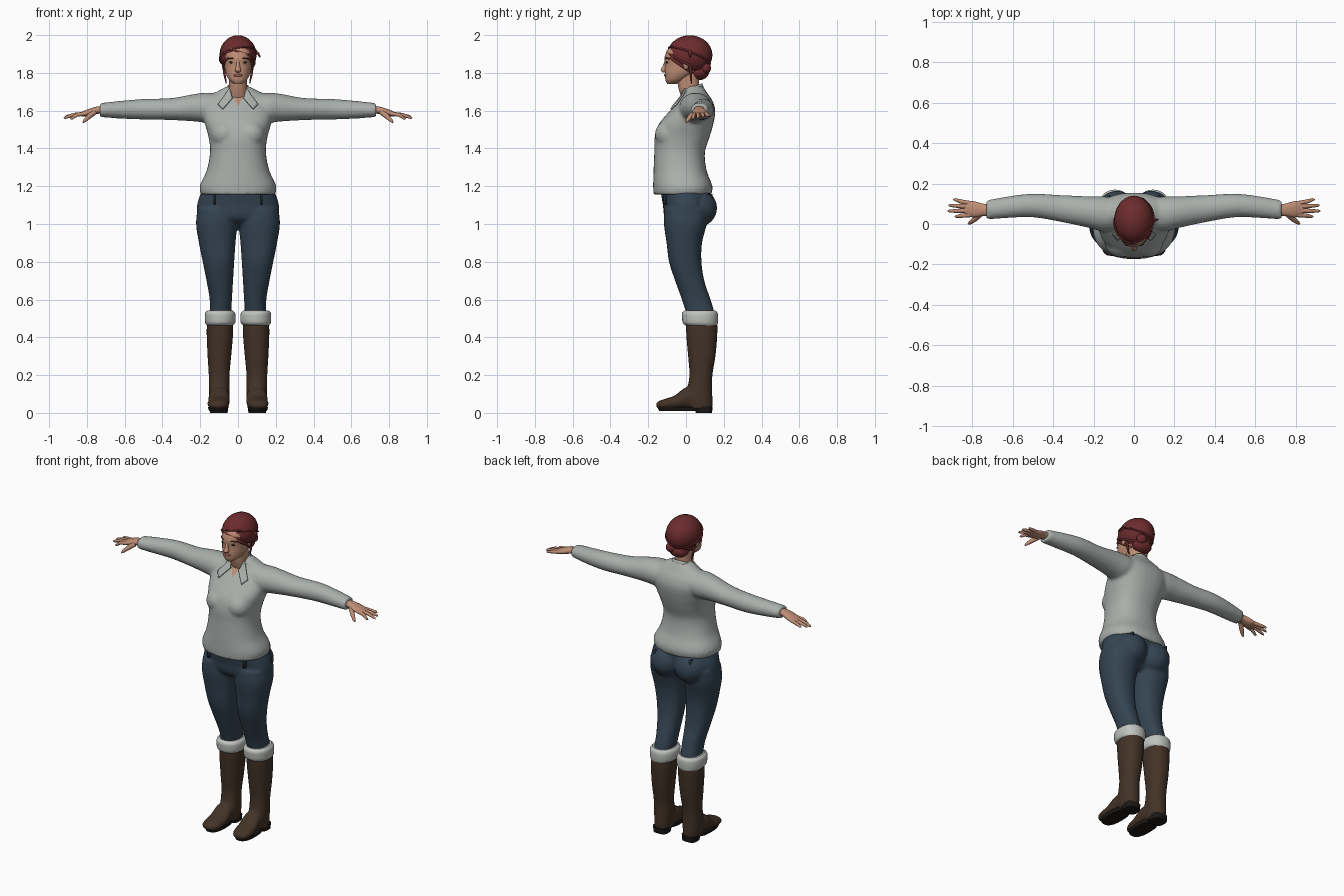
import bpy, bmesh, math
from mathutils import Vector, Matrix

cube = bpy.data.objects.get("Cube")
if cube:
    bpy.data.objects.remove(cube, do_unlink=True)


def material(name, r, g, b):
    m = bpy.data.materials.new(name)
    m.use_nodes = True
    m.diffuse_color = (r, g, b, 1)
    bsdf = next(n for n in m.node_tree.nodes if n.type == 'BSDF_PRINCIPLED')
    bsdf.inputs["Base Color"].default_value = (r, g, b, 1)
    bsdf.inputs["Roughness"].default_value = 0.8
    return m


SHIRT = material("pale grey cloth", 0.40, 0.43, 0.41)
DENIM = material("blue denim", 0.034, 0.058, 0.084)
DARK_DENIM = material("dark denim", 0.012, 0.02, 0.03)
LEATHER = material("brown leather", 0.055, 0.033, 0.02)
SOLE = material("black rubber", 0.01, 0.009, 0.008)
FUR = material("off-white fleece", 0.52, 0.54, 0.52)
WRAP = material("dark red cloth", 0.15, 0.025, 0.027)
SKIN = material("skin", 0.52, 0.27, 0.18)
LIPS = material("lips", 0.33, 0.11, 0.09)
DARK = material("dark brown", 0.03, 0.016, 0.012)


def resample(rings, steps):
    """Smooth Hermite interpolation of the ring table along its first column."""
    last = len(rings) - 1

    def slope(i, k):
        a, b = rings[max(i - 1, 0)], rings[min(i + 1, last)]
        return (b[k] - a[k]) / (b[0] - a[0])

    out = []
    for i in range(last):
        a, b = rings[i], rings[i + 1]
        h = b[0] - a[0]
        for j in range(steps):
            t = j / steps
            w = t * t * (3 - 2 * t)
            ring = [a[0] + h * t]
            for k in range(1, 5):
                ring.append(a[k] * (1 - w) + b[k] * w
                            + h * slope(i, k) * t * (1 - t) ** 2
                            - h * slope(i + 1, k) * t * t * (1 - t))
            out.append(ring)
    return out + [list(rings[last])]


def loft(bm, rings, axis=2, power=2.2, n=32, steps=4, cap=True):
    """Skin oval rings (position, u low, u high, v low, v high) along an axis."""
    loops = []
    for s, u0, u1, v0, v1 in resample(rings, steps):
        loop = []
        for i in range(n):
            a = 2 * math.pi * i / n
            c, d = math.cos(a), math.sin(a)
            u = (u0 + u1) / 2 + (u1 - u0) / 2 * math.copysign(abs(c) ** (2 / power), c)
            v = (v0 + v1) / 2 + (v1 - v0) / 2 * math.copysign(abs(d) ** (2 / power), d)
            loop.append(bm.verts.new([(s, u, v), (u, s, v), (u, v, s)][axis]))
        loops.append(loop)
    for a, b in zip(loops, loops[1:]):
        for i in range(n):
            j = (i + 1) % n
            bm.faces.new((a[i], a[j], b[j], b[i]))
    if cap:
        bm.faces.new(loops[0])
        bm.faces.new(loops[-1])


def centred(rows):
    return [(z, -w, w, y0, y1) for z, w, y0, y1 in rows]


def ball(bm, loc, scale):
    bmesh.ops.create_uvsphere(bm, u_segments=24, v_segments=14, radius=1,
                              matrix=Matrix.LocRotScale(Vector(loc), None, Vector(scale)))


def box(bm, loc, scale):
    bmesh.ops.create_cube(bm, size=1, matrix=Matrix.LocRotScale(Vector(loc), None, Vector(scale)))


def finish(name, bm, mat, mirror=False, voxel=0, smooth=4):
    """Turn a bmesh into an object, optionally blended by voxels and mirrored."""
    bmesh.ops.recalc_face_normals(bm, faces=bm.faces[:])
    for f in bm.faces:
        f.smooth = len(f.verts) <= 4
    me = bpy.data.meshes.new(name)
    bm.to_mesh(me)
    bm.free()
    me.materials.append(mat)
    ob = bpy.data.objects.new(name, me)
    bpy.context.collection.objects.link(ob)
    if voxel:
        r = ob.modifiers.new("blend", 'REMESH')
        r.mode, r.voxel_size, r.use_smooth_shade = 'VOXEL', voxel, True
        s = ob.modifiers.new("relax", 'SMOOTH')
        s.factor, s.iterations = 0.5, smooth
    if mirror:
        ob.modifiers.new("mirror", 'MIRROR')
    return ob


def tubes(name, paths, mat, cyclic=False, both=False):
    cu = bpy.data.curves.new(name, 'CURVE')
    cu.dimensions, cu.bevel_depth, cu.bevel_resolution, cu.use_fill_caps = '3D', 1, 3, True
    for path in paths:
        for side in ((1, -1) if both else (1,)):
            sp = cu.splines.new('POLY')
            sp.points.add(len(path) - 1)
            sp.use_cyclic_u = cyclic
            for p, (x, y, z, r) in zip(sp.points, path):
                p.co, p.radius = (side * x, y, z, 1), r
    cu.materials.append(mat)
    bpy.context.collection.objects.link(bpy.data.objects.new(name, cu))


# Shirt: body and sleeves blended into one surface
bm = bmesh.new()
loft(bm, centred([(1.155, .198, -.172, .135), (1.2, .203, -.174, .14), (1.28, .167, -.172, .11),
                  (1.38, .148, -.168, .10), (1.46, .156, -.166, .125), (1.53, .175, -.143, .145),
                  (1.6, .185, -.085, .155), (1.65, .17, -.04, .142), (1.69, .13, -.01, .115),
                  (1.73, .055, 0, .09)]), power=2.3)
sleeve = [(.06, -.03, .13, 1.54, 1.69), (.16, -.035, .137, 1.535, 1.695), (.22, -.02, .137, 1.542, 1.69),
          (.35, .008, .142, 1.55, 1.667), (.5, .033, .15, 1.553, 1.662), (.62, .03, .137, 1.558, 1.652),
          (.73, .022, .117, 1.566, 1.64)]
for side in (1, -1):
    loft(bm, [(side * r[0], *r[1:]) for r in sleeve], axis=0, power=2)
    ball(bm, (side * .07, -.085, 1.475), (.075, .08, .075))
shirt = finish("shirt", bm, SHIRT, voxel=0.01)

# Open neckline: cut a V into the shirt and colour it as skin
bpy.context.view_layer.update()
baked = bpy.data.meshes.new_from_object(shirt.evaluated_get(bpy.context.evaluated_depsgraph_get()))
shirt.modifiers.clear()
bm = bmesh.new()
bm.from_mesh(baked)
for side in (1, -1):
    bmesh.ops.bisect_plane(bm, geom=bm.verts[:] + bm.edges[:] + bm.faces[:],
                           plane_co=(0, 0, 1.625), plane_no=(side, 0, -.55))
for f in bm.faces:
    c = f.calc_center_median()
    f.smooth = True
    f.material_index = int(abs(c.x) < (c.z - 1.625) * .55 and c.y < .03)
bm.to_mesh(shirt.data)
bm.free()
shirt.data.materials.append(SKIN)

# Collar band around the neck, higher at the back
bm = bmesh.new()
loft(bm, centred([(1.68, .072, -.035, .10), (1.725, .058, -.03, .087)]), cap=False)
bmesh.ops.delete(bm, geom=[f for f in bm.faces if f.calc_center_median().y < 0
                           and abs(f.calc_center_median().x) < .035], context='FACES')
for v in bm.verts:
    v.co.z += (v.co.y - .03) * .35
finish("collar_band", bm, SHIRT).modifiers.new("cloth", 'SOLIDIFY').thickness = 0.006

# Pointed collar flaps lying on the chest
bm = bmesh.new()
flap = [(.05, -.02, 1.73), (.108, -.06, 1.64), (.082, -.085, 1.612), (.03, -.05, 1.68)]
for side in (1, -1):
    bm.faces.new([bm.verts.new((side * x, y, z)) for x, y, z in flap])
bmesh.ops.subdivide_edges(bm, edges=bm.edges[:], cuts=6, use_grid_fill=True)
flaps = finish("collar_flaps", bm, SHIRT)
w = flaps.modifiers.new("lie", 'SHRINKWRAP')
w.target, w.offset, w.wrap_mode = shirt, 0.008, 'ABOVE_SURFACE'
s = flaps.modifiers.new("cloth", 'SOLIDIFY')
s.thickness, s.offset = 0.008, 0

# Trousers: hips, seat and legs blended together
bm = bmesh.new()
loft(bm, centred([(.99, .12, -.06, .06), (1.03, .205, -.11, .10), (1.1, .217, -.122, .125),
                  (1.175, .193, -.135, .125)]))
for side in (1, -1):
    ball(bm, (side * .085, .065, 1.085), (.1, .1, .1))
    leg = [(.45, .04, .15, .02, .15), (.53, .036, .15, 0, .15), (.6, .032, .15, -.022, .13),
           (.7, .026, .167, -.058, .097), (.8, .02, .187, -.09, .082), (.9, .013, .207, -.103, .085),
           (1, .004, .222, -.117, .11), (1.08, .004, .215, -.115, .12)]
    loft(bm, [(z, side * a, side * b, c, d) for z, a, b, c, d in leg])
finish("trousers", bm, DENIM, voxel=0.009)

# Belt loops
bm = bmesh.new()
for x, y in ((.125, -.107), (.125, .125)):
    box(bm, (x, y, 1.13), (.012, .03, .055))
finish("belt_loops", bm, DARK_DENIM, mirror=True)

# Boots: shaft and foot blended together
bm = bmesh.new()
loft(bm, [(.02, .052, .15, .01, .138), (.06, .047, .153, -.01, .141), (.12, .045, .155, .005, .138),
          (.2, .045, .155, .018, .14), (.3, .036, .161, .011, .156), (.42, .026, .166, .001, .166),
          (.5, .027, .164, 0, .165)])
loft(bm, [(-.158, .09, .13, .032, .052), (-.145, .066, .15, .022, .062), (-.11, .05, .161, .018, .075),
          (-.06, .045, .159, .018, .092), (0, .045, .155, .022, .135), (.08, .05, .15, .02, .13)], axis=1)
finish("boots", bm, LEATHER, mirror=True, voxel=0.008, smooth=3)

# Boot soles and heels
bm = bmesh.new()
loft(bm, [(.01, .056, .153, -.142, .06), (.032, .05, .16, -.152, .06)], power=2.6, steps=1)
loft(bm, [(0, .055, .147, .052, .138), (.035, .052, .15, .045, .141)], power=3, steps=1)
finish("soles_and_heels", bm, SOLE, mirror=True)

# Fleece boot cuffs
bm = bmesh.new()
loft(bm, [(.463, .028, .165, -.002, .165), (.475, .016, .173, -.016, .168), (.505, .012, .176, -.021, .17),
          (.53, .016, .173, -.02, .167), (.543, .03, .16, -.005, .155)])
finish("boot_cuffs", bm, FUR, mirror=True)

# Hands: palm plus tapered fingers
bm = bmesh.new()
loft(bm, [(.7, .04, .1, 1.583, 1.625), (.745, .04, .1, 1.583, 1.622), (.79, .033, .112, 1.572, 1.609),
          (.825, .038, .112, 1.57, 1.595), (.84, .045, .106, 1.573, 1.588)], axis=0, n=20)
finish("palms", bm, SKIN, mirror=True)
fingers = []
for y0, x1, y1, z1 in ((.045, .888, .037, 1.556), (.066, .922, .064, 1.56),
                       (.086, .918, .092, 1.566), (.102, .894, .121, 1.57)):
    fingers.append([(.81, y0, 1.584, .0115), ((.82 + x1) / 2, (y0 + y1) / 2, 1.578, .0105),
                    (x1 - .008, y1, z1 + .003, .007), (x1, y1, z1, .003)])
fingers.append([(.76, .05, 1.592, .015), (.79, .022, 1.568, .013), (.812, .006, 1.547, .009),
                (.82, .001, 1.538, .004)])
tubes("fingers", fingers, SKIN, both=True)

# Head, neck, nose and ears
bm = bmesh.new()
loft(bm, centred([(1.742, .022, -.10, -.05), (1.76, .045, -.108, -.01), (1.785, .06, -.111, .03),
                  (1.81, .068, -.112, .07), (1.84, .073, -.111, .10), (1.88, .077, -.114, .11),
                  (1.93, .077, -.092, .11), (1.97, .045, -.04, .07)]))
loft(bm, centred([(1.66, .055, -.02, .075), (1.72, .048, -.04, .07), (1.8, .05, -.05, .07)]))
for side in (1, -1):
    ball(bm, (side * .077, 0, 1.845), (.008, .016, .026))
loft(bm, centred([(1.803, .010, -.124, -.1), (1.814, .016, -.134, -.1), (1.835, .010, -.124, -.1),
                  (1.865, .008, -.112, -.1)]), n=16)
finish("head_and_neck", bm, SKIN)

# Eyes, brows and lips
bm = bmesh.new()
ball(bm, (.033, -.1, 1.856), (.014, .007, .006))
finish("eyes", bm, DARK, mirror=True)
tubes("brows", [[(.016, -.109, 1.874, .003), (.036, -.104, 1.879, .004), (.056, -.087, 1.873, .002)]],
      DARK, both=True)
bm = bmesh.new()
ball(bm, (0, -.107, 1.787), (.023, .009, .008))
finish("lips", bm, LIPS)

# Head wrap: an oval shell cut open at the face, with folded bands
centre, radii = Vector((0, .02, 1.895)), Vector((.098, .12, .104))
edge, up = Vector((0, -.1, 1.892)), Vector((0, .11, .16)).normalized()
bm = bmesh.new()
ball(bm, centre, radii)
bmesh.ops.bisect_plane(bm, geom=bm.verts[:] + bm.edges[:] + bm.faces[:], plane_co=edge,
                       plane_no=up, clear_inner=True)
ball(bm, (0, .072, 1.805), (.06, .05, .043))
ball(bm, (.03, .105, 1.825), (.034, .027, .03))
finish("head_wrap", bm, WRAP)


def band(point, normal, r):
    """Closed path where a plane crosses the wrap's oval."""
    n = normal * radii
    offset = normal.dot(point - centre) / n.length
    n.normalize()
    a = n.orthogonal().normalized()
    b, k = n.cross(a), math.sqrt(1 - offset * offset)
    path = []
    for i in range(40):
        t = math.tau * i / 40
        p = centre + (n * offset + (a * math.cos(t) + b * math.sin(t)) * k) * radii
        path.append((*p, r))
    return path


tubes("wrap_folds", [band(edge, up, .008),
                     band(edge + Vector((0, 0, .022)), Vector((.15, .45, .9)).normalized(), .006),
                     band(edge + Vector((0, 0, .045)), Vector((-.2, .35, .9)).normalized(), .005)],
      WRAP, cyclic=True)
tubes("wrap_tail", [[(.09, .02, 1.915, .008), (.108, .02, 1.9, .007), (.118, .022, 1.882, .003)]], WRAP)

# Loose locks of hair by the ears
tubes("hair_locks", [[(.074, .022, 1.85, .009), (.073, .026, 1.8, .007), (.062, .03, 1.745, .003)]],
      WRAP, both=True)
